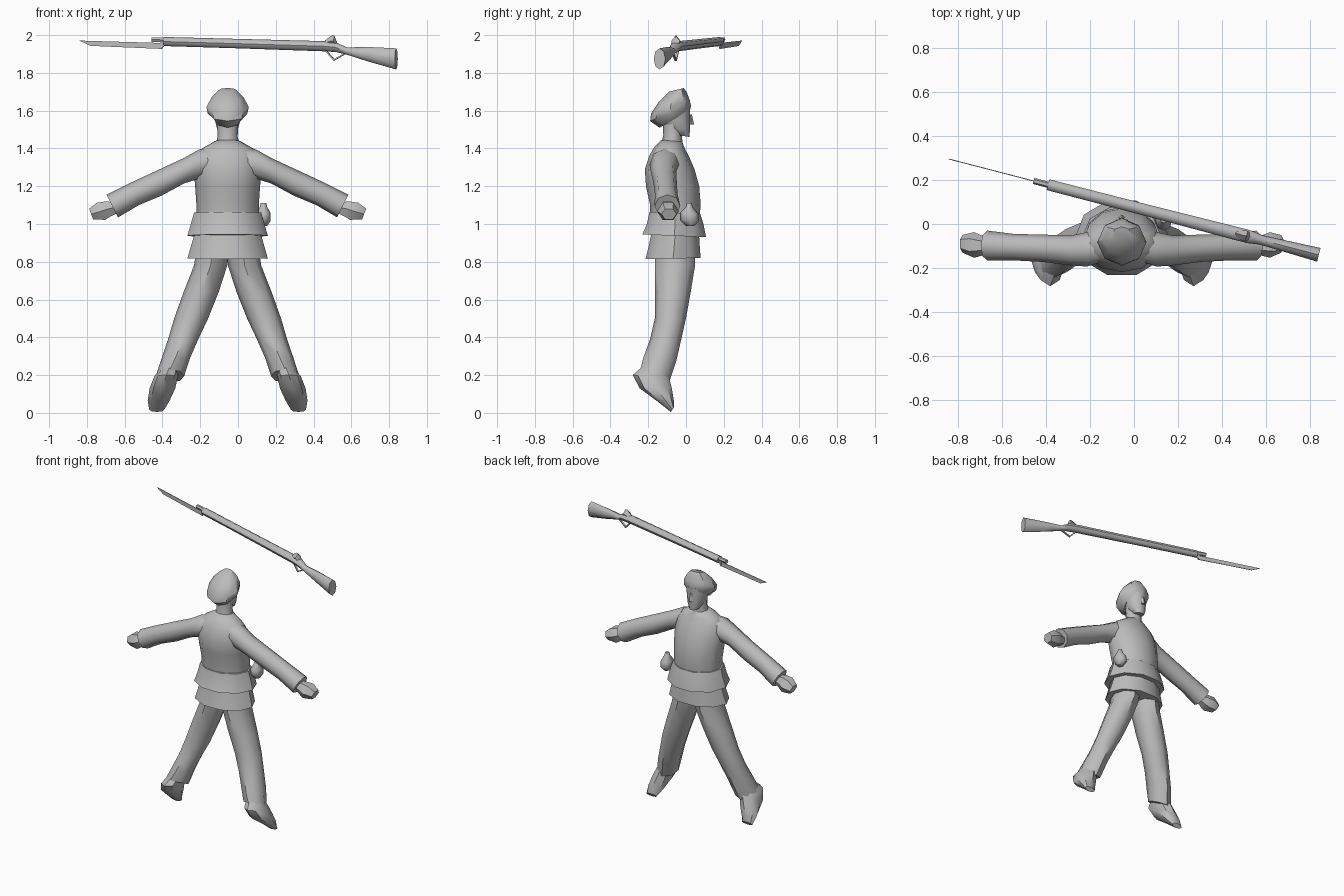
import bpy, bmesh, math
from mathutils import Vector as V

CX = -0.055  # body centre line

cloth = bpy.data.materials.new("plain_grey")
cloth.diffuse_color = (0.5, 0.5, 0.5, 1)


def finish(name, bm, angle=50):
    bmesh.ops.recalc_face_normals(bm, faces=bm.faces)
    me = bpy.data.meshes.new(name)
    bm.to_mesh(me)
    bm.free()
    ob = bpy.data.objects.new(name, me)
    bpy.context.collection.objects.link(ob)
    me.materials.append(cloth)
    bpy.ops.object.select_all(action='DESELECT')
    ob.select_set(True)
    bpy.context.view_layer.objects.active = ob
    bpy.ops.object.shade_smooth_by_angle(angle=math.radians(angle))
    return ob


def loft(name, rings, n=10, angle=50):
    """Skin a closed tube over rings given as (centre, half axis, half axis)."""
    bm = bmesh.new()
    loops = []
    for c, u, v in rings:
        loops.append([bm.verts.new(c + u * math.cos(2 * math.pi * i / n)
                                   + v * math.sin(2 * math.pi * i / n)) for i in range(n)])
    for a, b in zip(loops, loops[1:]):
        for i in range(n):
            j = (i + 1) % n
            bm.faces.new((a[i], a[j], b[j], b[i]))
    bm.faces.new(loops[0])
    bm.faces.new(loops[-1])
    return finish(name, bm, angle)


def yz(cx, rx, back, front):
    """Ring spanning a back and a front point (y, z), with half width rx."""
    b, f = V((cx, *back)), V((cx, *front))
    return (b + f) / 2, V((rx, 0, 0)), (f - b) / 2


def xz(s, top, bottom, y, ry):
    """Ring spanning a top and a bottom point (offset from centre, z)."""
    t = V((CX + s * top[0], y, top[1]))
    b = V((CX + s * bottom[0], y, bottom[1]))
    return (t + b) / 2, V((0, ry, 0)), (t - b) / 2


def body(name, rows, n=10, angle=50):
    return loft(name, [yz(CX, *r) for r in rows], n, angle)


# Torso, neck and the two flared jacket skirts
body("torso", [
    (0.165, (-0.19, 1.02), (0.07, 1.02)), (0.165, (-0.19, 1.10), (0.078, 1.10)),
    (0.172, (-0.212, 1.20), (0.07, 1.20)), (0.18, (-0.218, 1.29), (0.045, 1.29)),
    (0.165, (-0.195, 1.36), (0.015, 1.36)), (0.135, (-0.17, 1.405), (-0.005, 1.395)),
    (0.065, (-0.13, 1.445), (-0.02, 1.435))], 12)
body("neck", [
    (0.07, (-0.135, 1.41), (-0.015, 1.40)), (0.053, (-0.12, 1.47), (-0.02, 1.45)),
    (0.057, (-0.125, 1.55), (-0.02, 1.53))], 8)
body("upper_skirt", [
    (0.15, (-0.18, 1.065), (0.07, 1.055)), (0.178, (-0.20, 1.065), (0.082, 1.055)),
    (0.195, (-0.215, 1.00), (0.10, 1.00)), (0.213, (-0.24, 0.945), (0.115, 0.93))], 10, 40)
body("lower_skirt", [
    (0.175, (-0.19, 0.95), (0.075, 0.95)), (0.195, (-0.205, 0.88), (0.08, 0.88)),
    (0.213, (-0.222, 0.815), (0.085, 0.82))], 10, 40)

# Head, nose and tilted soft cap
body("head", [
    (0.035, (-0.06, 1.475), (0.02, 1.46)), (0.055, (-0.10, 1.505), (0.024, 1.50)),
    (0.066, (-0.13, 1.54), (0.024, 1.55)), (0.074, (-0.14, 1.57), (0.025, 1.62))], 10)
loft("nose", [
    (V((CX, 0.029, 1.527)), V((0.016, 0, 0)), V((0, 0.014, 0))),
    (V((CX, 0.024, 1.58)), V((0.008, 0, 0)), V((0, 0.007, 0)))], 4, 30)
body("cap", [
    (0.07, (-0.14, 1.51), (0.02, 1.60)), (0.105, (-0.19, 1.545), (0.027, 1.625)),
    (0.112, (-0.185, 1.585), (0.02, 1.655)), (0.085, (-0.145, 1.645), (0.005, 1.695)),
    (0.045, (-0.09, 1.70), (-0.012, 1.72))], 8, 45)

for s, side in ((-1, "left"), (1, "right")):
    # Sleeve with a wide cuff, and a mitten-like hand
    loft(side + "_sleeve", [
        xz(s, (0.07, 1.41), (0.10, 1.25), -0.10, 0.07),
        xz(s, (0.15, 1.395), (0.165, 1.235), -0.115, 0.078),
        xz(s, (0.23, 1.35), (0.23, 1.215), -0.12, 0.068),
        xz(s, (0.37, 1.285), (0.35, 1.15), -0.11, 0.062),
        xz(s, (0.51, 1.22), (0.47, 1.10), -0.105, 0.06),
        xz(s, (0.64, 1.155), (0.58, 1.035), -0.098, 0.068)], 8)
    loft(side + "_hand", [
        xz(s, (0.59, 1.12), (0.57, 1.06), -0.098, 0.03),
        xz(s, (0.65, 1.125), (0.615, 1.035), -0.098, 0.045),
        xz(s, (0.695, 1.12), (0.645, 1.015), -0.095, 0.058),
        xz(s, (0.735, 1.085), (0.71, 1.02), -0.09, 0.04)], 6, 40)
    # Trouser leg and pointed shoe
    leg = [
        (0.075, 0.085, (-0.165, 0.90), (0.05, 0.90)), (0.09, 0.088, (-0.165, 0.78), (0.048, 0.78)),
        (0.14, 0.093, (-0.165, 0.64), (0.025, 0.64)), (0.193, 0.09, (-0.165, 0.50), (0.0, 0.50)),
        (0.235, 0.08, (-0.19, 0.39), (-0.025, 0.39)), (0.275, 0.075, (-0.225, 0.295), (-0.05, 0.28)),
        (0.305, 0.075, (-0.242, 0.23), (-0.09, 0.16))]
    loft(side + "_trouser_leg", [yz(CX + s * o, *r) for o, *r in leg], 8)
    shoe = [
        (0.30, 0.05, (-0.215, 0.26), (-0.10, 0.22)), (0.325, 0.062, (-0.282, 0.20), (-0.09, 0.19)),
        (0.345, 0.068, (-0.245, 0.13), (-0.075, 0.13)), (0.365, 0.058, (-0.15, 0.06), (-0.065, 0.07)),
        (0.375, 0.04, (-0.08, 0.005), (-0.063, 0.03))]
    loft(side + "_shoe", [yz(CX + s * o, *r) for o, *r in shoe], 8, 40)

# Water flask on the hip
loft("flask", [yz(0.135, *r) for r in (
    (0.02, (-0.0, 0.99), (0.045, 0.99)), (0.038, (-0.03, 1.02), (0.07, 1.015)),
    (0.038, (-0.03, 1.06), (0.065, 1.055)), (0.02, (0.0, 1.09), (0.035, 1.09)),
    (0.014, (0.005, 1.112), (0.03, 1.112)))], 8)

# Rifle, running along a slanted line overhead
ALONG = V((1, -0.259, 0)).normalized()
ACROSS = V((0, 0, 1)).cross(ALONG)


def gun_point(x, z):
    return V((x, 0.195 - 0.259 * (x + 0.455), z))


def gun_part(name, rows, n=8, angle=45):
    """Rows are (x, top z, bottom z, half width)."""
    loft(name, [(gun_point(x, (t + b) / 2), ACROSS * w, V((0, 0, (t - b) / 2)))
                for x, t, b, w in rows], n, angle)


gun_part("rifle_muzzle", [(-0.455, 1.99, 1.963, 0.014), (-0.37, 1.988, 1.961, 0.014)], 6)
gun_part("rifle_stock", [
    (-0.39, 1.99, 1.942, 0.025), (0.0, 1.98, 1.93, 0.026), (0.46, 1.968, 1.914, 0.03),
    (0.52, 1.962, 1.91, 0.03), (0.575, 1.935, 1.897, 0.022), (0.69, 1.937, 1.86, 0.026),
    (0.838, 1.93, 1.818, 0.032)])
gun_part("rifle_bolt", [
    (0.46, 1.972, 1.94, 0.012), (0.495, 1.997, 1.94, 0.024), (0.51, 1.997, 1.94, 0.024),
    (0.525, 1.96, 1.93, 0.015)], 4)


def plate(name, outline, w):
    """Thin upright plate in the plane of the rifle."""
    bm = bmesh.new()
    face = bm.faces.new([bm.verts.new(gun_point(x, z) - ACROSS * w / 2) for x, z in outline])
    ext = bmesh.ops.extrude_face_region(bm, geom=[face])
    bmesh.ops.translate(bm, vec=ACROSS * w,
                        verts=[g for g in ext["geom"] if isinstance(g, bmesh.types.BMVert)])
    finish(name, bm, 30)


plate("bayonet", [(-0.84, 1.971), (-0.78, 1.943), (-0.405, 1.927), (-0.395, 1.958)], 0.004)
plate("bayonet_mount", [(-0.41, 1.965), (-0.405, 1.927), (-0.39, 1.945), (-0.385, 1.965)], 0.012)
plate("trigger_guard", [(0.46, 1.918), (0.508, 1.864), (0.57, 1.90), (0.56, 1.902),
                        (0.509, 1.873), (0.47, 1.918)], 0.012)
